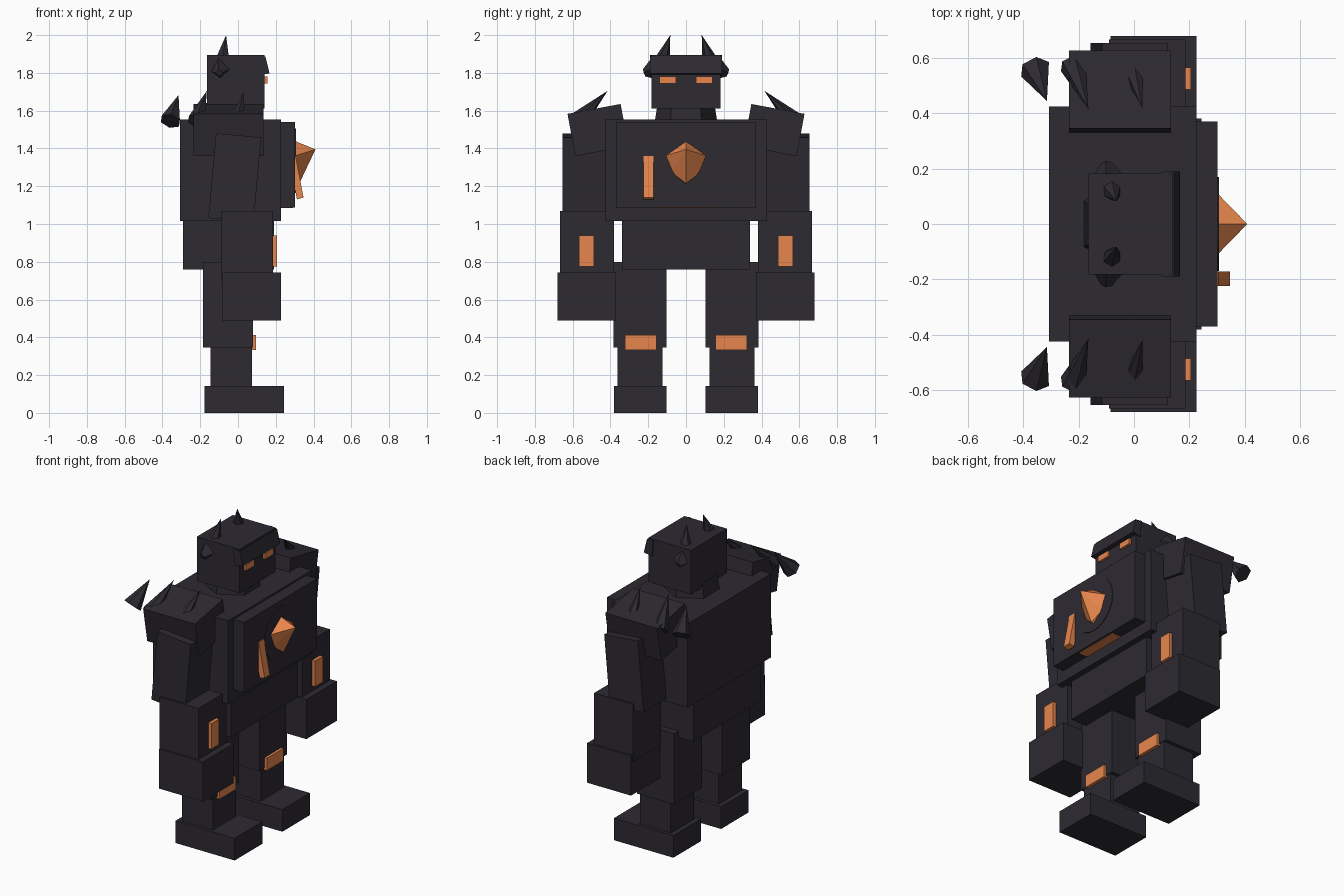
import bpy, bmesh, math
from mathutils import Vector

if "Cube" in bpy.data.objects:
    bpy.data.objects.remove(bpy.data.objects["Cube"])


def material(name, rgb):
    m = bpy.data.materials.new(name)
    m.diffuse_color = (*rgb, 1)
    m.use_nodes = True
    m.node_tree.nodes["Principled BSDF"].inputs["Base Color"].default_value = m.diffuse_color
    return m


DARK = material("dark_stone", (0.026, 0.023, 0.031))
GLOW = material("orange_crystal", (0.80, 0.24, 0.075))


def finish(name, bm, mat):
    bmesh.ops.recalc_face_normals(bm, faces=bm.faces)
    me = bpy.data.meshes.new(name)
    bm.to_mesh(me)
    bm.free()
    me.materials.append(mat)
    ob = bpy.data.objects.new(name, me)
    bpy.context.collection.objects.link(ob)
    return ob


def box(name, x, y, z, mat=DARK, rot=(0, 0, 0)):
    """Box from its extents on each axis, rotated about its own centre."""
    bm = bmesh.new()
    bmesh.ops.create_cube(bm, size=1)
    bmesh.ops.scale(bm, verts=bm.verts, vec=(x[1] - x[0], y[1] - y[0], z[1] - z[0]))
    ob = finish(name, bm, mat)
    ob.location = (sum(x) / 2, sum(y) / 2, sum(z) / 2)
    ob.rotation_euler = rot
    return ob


def cone(name, base, tip, r1, r2=0, sides=6, mat=DARK, turn=0):
    """Cone or cylinder running from the base centre to the tip."""
    base, tip = Vector(base), Vector(tip)
    d = tip - base
    bm = bmesh.new()
    bmesh.ops.create_cone(bm, cap_ends=True, segments=sides,
                          radius1=r1, radius2=r2, depth=d.length)
    bmesh.ops.remove_doubles(bm, verts=bm.verts, dist=1e-5)
    bmesh.ops.rotate(bm, verts=bm.verts, cent=(0, 0, 0),
                     matrix=Vector((0, 0, 1)).rotation_difference(d).to_matrix())
    ob = finish(name, bm, mat)
    ob.location = (base + tip) / 2
    ob.rotation_euler.z = turn
    return ob


def hull(name, pts, mat):
    bm = bmesh.new()
    for p in pts:
        bm.verts.new(p)
    bmesh.ops.convex_hull(bm, input=bm.verts)
    return finish(name, bm, mat)


# Torso, the figure faces +x
box("pelvis", (-0.29, 0.19), (-0.34, 0.34), (0.76, 1.03))
box("chest", (-0.308, 0.227), (-0.425, 0.425), (1.015, 1.552))
box("chest_plate", (0.2, 0.303), (-0.37, 0.37), (1.088, 1.54))
cone("chest_disc", (0.29, 0, 1.335), (0.307, 0, 1.335), 0.17, 0.17, sides=24)
box("under_plate_crystal", (0.22, 0.29), (-0.15, 0.15), (1.085, 1.12), GLOW)

# Chest crystals
hull("chest_gem",
     [(0.41, 0, 1.395), (0.3, 0, 1.44), (0.3, 0, 1.21)]
     + [(0.3, s * y, z) for s in (-1, 1) for y, z in ((0.113, 1.36), (0.078, 1.275))]
     + [(0.325, 0, 1.215)], GLOW)
hull("crystal_shard",
     [(x, y, z) for y in (-0.225, -0.172)
      for x, z in ((0.312, 1.13), (0.347, 1.14), (0.305, 1.36), (0.27, 1.35))], GLOW)

# Neck and head
cone("neck", (-0.04, 0, 1.53), (-0.04, 0, 1.64), 0.167, 0.15, sides=6)
box("head", (-0.165, 0.14), (-0.183, 0.183), (1.612, 1.895))
hull("brow", [(x, y, z) for y in (-0.19, 0.19)
              for x, z in ((0.10, 1.895), (0.145, 1.887), (0.167, 1.797), (0.11, 1.787))], DARK)

for s, side in ((1, "left"), (-1, "right")):
    def ys(a, b):
        return tuple(sorted((s * a, s * b)))

    # Face details
    box(f"{side}_eye", (0.12, 0.155), ys(0.053, 0.14), (1.745, 1.782), GLOW)
    cone(f"{side}_horn", (-0.082, s * 0.125, 1.87), (-0.063, s * 0.083, 2.0), 0.04)
    cone(f"{side}_cheek_spike", (-0.095, s * 0.165, 1.82), (-0.10, s * 0.222, 1.80),
         0.06, 0.02, sides=4)

    # Arm
    box(f"{side}_shoulder", (-0.235, 0.134), ys(0.323, 0.609), (1.384, 1.611),
        rot=(-s * math.radians(10.5), 0, 0))
    box(f"{side}_upper_arm", (-0.137, 0.103), ys(0.415, 0.655), (1.02, 1.47),
        rot=(0, 0.09, 0))
    box(f"{side}_forearm", (-0.09, 0.186), ys(0.382, 0.667), (0.70, 1.07))
    box(f"{side}_forearm_crystal", (0.17, 0.207), ys(0.486, 0.567), (0.775, 0.94), GLOW)
    box(f"{side}_hand", (-0.085, 0.227), ys(0.37, 0.68), (0.488, 0.742))

    # Shoulder spikes
    for i, (base, tip, r) in enumerate((
            ((0.0, 0.545, 1.565), (0.03, 0.42, 1.70), 0.036),
            ((-0.22, 0.575, 1.545), (-0.165, 0.415, 1.705), 0.05),
            ((-0.358, 0.56, 1.545), (-0.315, 0.445, 1.682), 0.057))):
        cone(f"{side}_shoulder_spike_{i + 1}", (base[0], s * base[1], base[2]),
             (tip[0], s * tip[1], tip[2]), r)

    # Leg
    box(f"{side}_thigh", (-0.185, 0.08), ys(0.103, 0.385), (0.345, 0.80))
    box(f"{side}_knee_crystal", (0.07, 0.096), ys(0.157, 0.323), (0.332, 0.412), GLOW)
    box(f"{side}_shin", (-0.145, 0.075), ys(0.125, 0.362), (0.12, 0.38))
    box(f"{side}_foot", (-0.178, 0.244), ys(0.102, 0.382), (0, 0.142))
